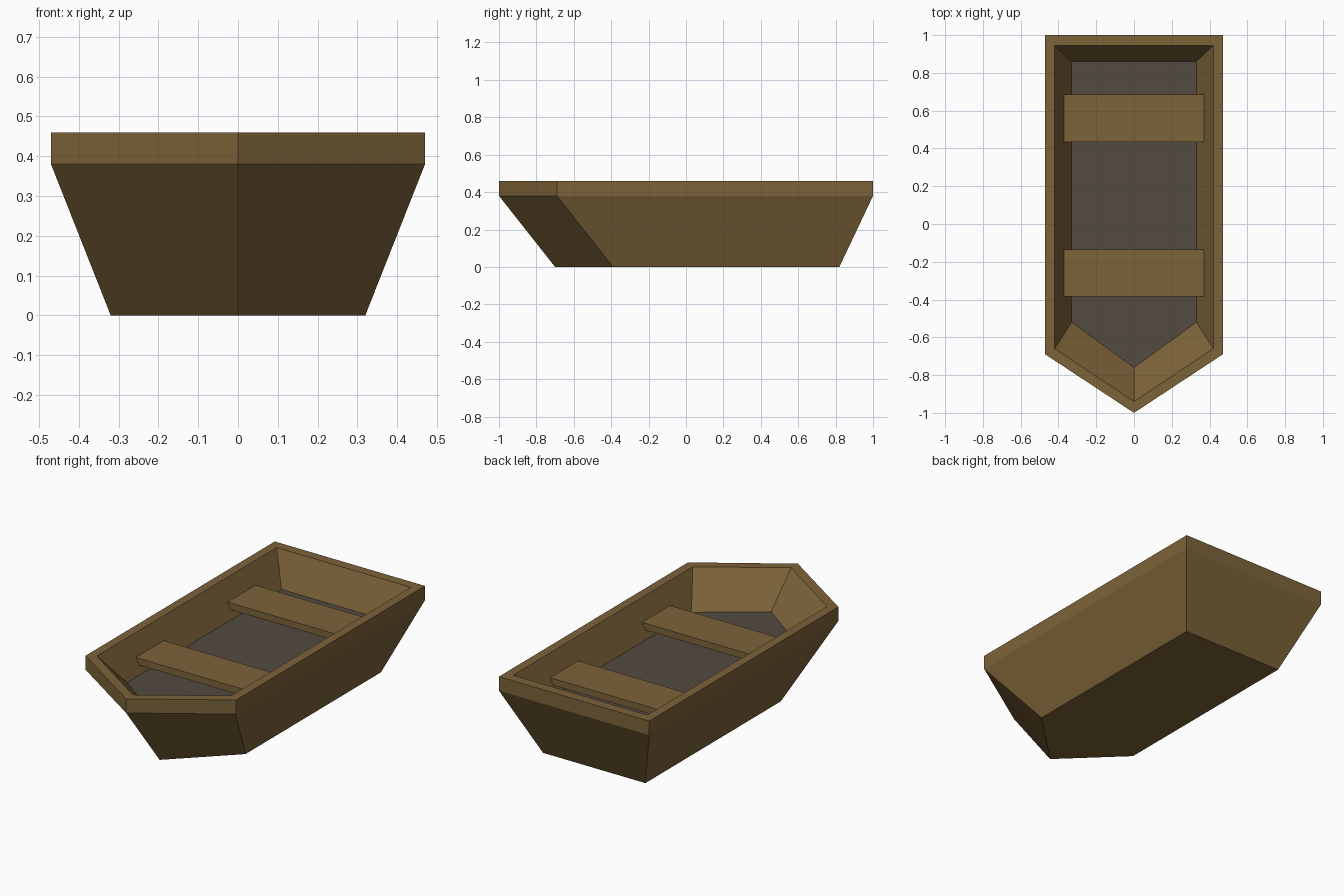
import bpy, bmesh

if "Cube" in bpy.data.objects:
    bpy.data.objects.remove(bpy.data.objects["Cube"])


def material(name, rgb):
    m = bpy.data.materials.new(name)
    m.diffuse_color = (*rgb, 1)
    m.use_nodes = True
    m.node_tree.nodes["Principled BSDF"].inputs["Base Color"].default_value = m.diffuse_color
    return m


wood = material("brown wood", (0.205, 0.126, 0.041))
floor_mat = material("grey brown floor", (0.088, 0.069, 0.053))


def finish(name, bm, mats):
    bmesh.ops.recalc_face_normals(bm, faces=bm.faces)
    me = bpy.data.meshes.new(name)
    bm.to_mesh(me)
    bm.free()
    for m in mats:
        me.materials.append(m)
    ob = bpy.data.objects.new(name, me)
    bpy.context.collection.objects.link(ob)
    return ob


def loft(bm, rings):
    """Skin between successive outlines; returns the two end caps."""
    loops = [[bm.verts.new(p) for p in r] for r in rings]
    for a, b in zip(loops, loops[1:]):
        n = len(a)
        for i in range(n):
            j = (i + 1) % n
            bm.faces.new((a[i], a[j], b[j], b[i]))
    return bm.faces.new(loops[0]), bm.faces.new(loops[-1])


def outline(half, bow, shoulder, stern, z):
    return [(0, bow, z), (half, shoulder, z), (half, stern, z),
            (-half, stern, z), (-half, shoulder, z)]


# Hull: outside from keel to rim, then over the rim and down to the floor
FLOOR_Z = 0.28
bm = bmesh.new()
keel, floor = loft(bm, [
    outline(0.32, -0.70, -0.39, 0.82, 0.0),
    outline(0.47, -1.00, -0.69, 1.00, 0.38),
    outline(0.47, -1.00, -0.69, 1.00, 0.46),
    outline(0.42, -0.94, -0.66, 0.945, 0.46),
    outline(0.33, -0.76, -0.52, 0.86, FLOOR_Z),
])
floor.material_index = 1
finish("hull", bm, [wood, floor_mat])


# Seats: planks whose ends follow the sloping inner walls
def seat(name, y0, y1):
    bm = bmesh.new()
    loft(bm, [[(-h, y0, z), (h, y0, z), (h, y1, z), (-h, y1, z)]
              for h, z in ((0.351, 0.322), (0.37, 0.36))])
    finish(name, bm, [wood])


seat("front_seat", -0.385, -0.135)
seat("rear_seat", 0.435, 0.685)
